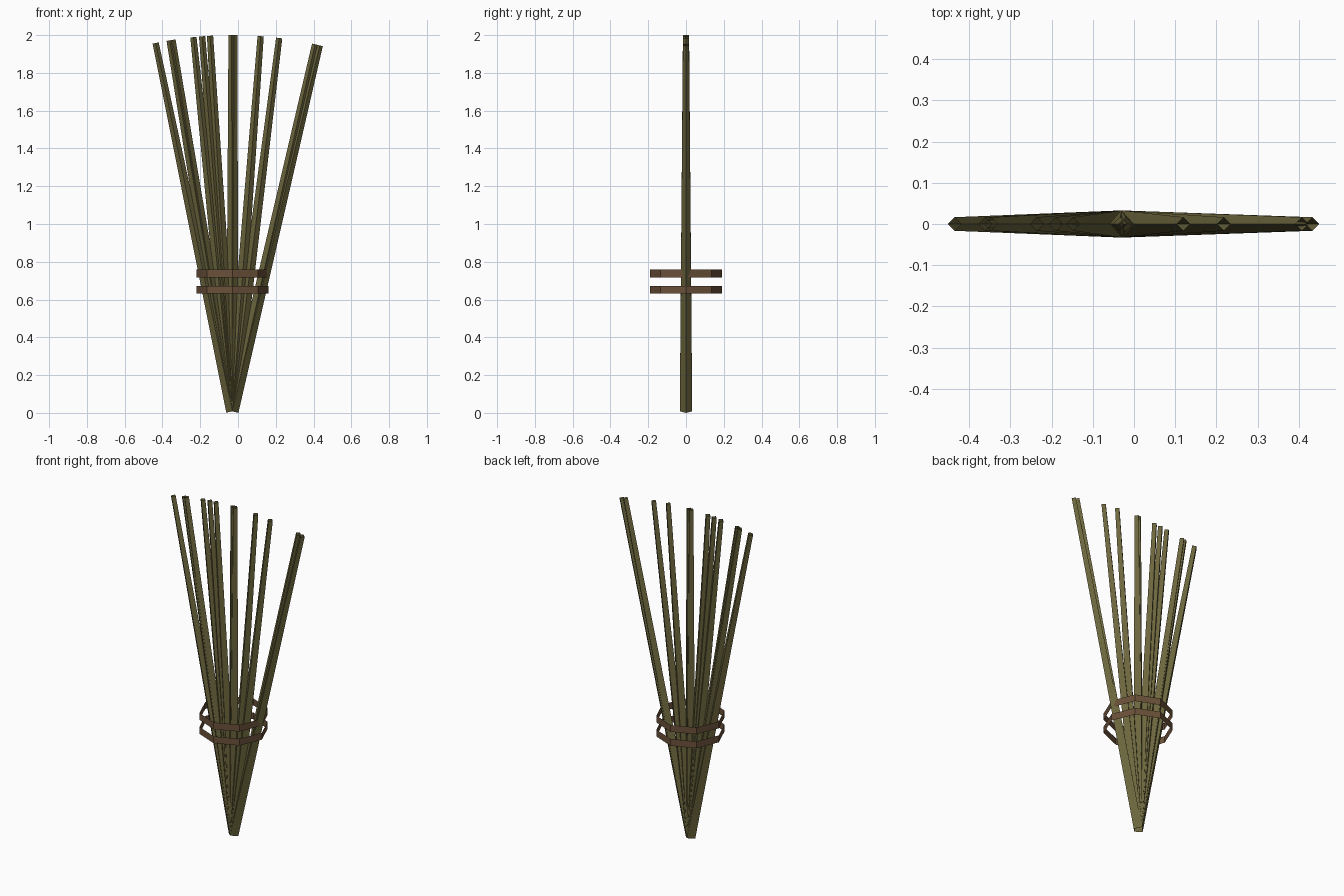
import bpy, bmesh, math
from mathutils import Vector, Matrix

if "Cube" in bpy.data.objects:
    bpy.data.objects.remove(bpy.data.objects["Cube"])


def material(name, rgb):
    m = bpy.data.materials.new(name)
    m.diffuse_color = (*rgb, 1)
    m.use_nodes = True
    m.node_tree.nodes["Principled BSDF"].inputs["Base Color"].default_value = m.diffuse_color
    return m


olive = material("olive reed", (0.15, 0.133, 0.047))
brown = material("brown binding", (0.145, 0.082, 0.042))


def open_tube(name, start, end, r1, r2, sides, mat):
    """Open-ended flat-faced tube between two points, a corner facing +x."""
    start, end = Vector(start), Vector(end)
    axis = end - start
    tilt = Matrix.Rotation(math.atan2(axis.x, axis.z), 3, 'Y')
    bm = bmesh.new()
    rings = []
    for centre, r in ((start, r1), (end, r2)):
        ring = []
        for i in range(sides):
            a = 2 * math.pi * i / sides
            ring.append(bm.verts.new(centre + tilt @ Vector((r * math.cos(a), r * math.sin(a), 0))))
        rings.append(ring)
    for i in range(sides):
        j = (i + 1) % sides
        bm.faces.new((rings[0][i], rings[0][j], rings[1][j], rings[1][i]))
    me = bpy.data.meshes.new(name)
    bm.to_mesh(me)
    bm.free()
    me.materials.append(mat)
    ob = bpy.data.objects.new(name, me)
    bpy.context.collection.objects.link(ob)
    return ob


BASE_X, BASE_Z, LENGTH = -0.03, 0.008, 1.992

# Reeds fanning out from a shared foot
tips = [-0.436, -0.362, -0.347, -0.236, -0.19, -0.148,
        -0.034, -0.02, 0.12, 0.218, 0.408, 0.433]
for n, x in enumerate(tips):
    dx = x - BASE_X
    z = BASE_Z + math.sqrt(LENGTH ** 2 - dx ** 2)
    open_tube(f"reed_{n + 1}", (BASE_X, 0, BASE_Z), (x, 0, z), 0.033, 0.0165, 4, olive)

# Two thin octagonal binding bands
for name, z in (("lower_band", 0.652), ("upper_band", 0.737)):
    open_tube(name, (BASE_X, 0, z - 0.021), (BASE_X, 0, z + 0.021), 0.191, 0.191, 8, brown)
